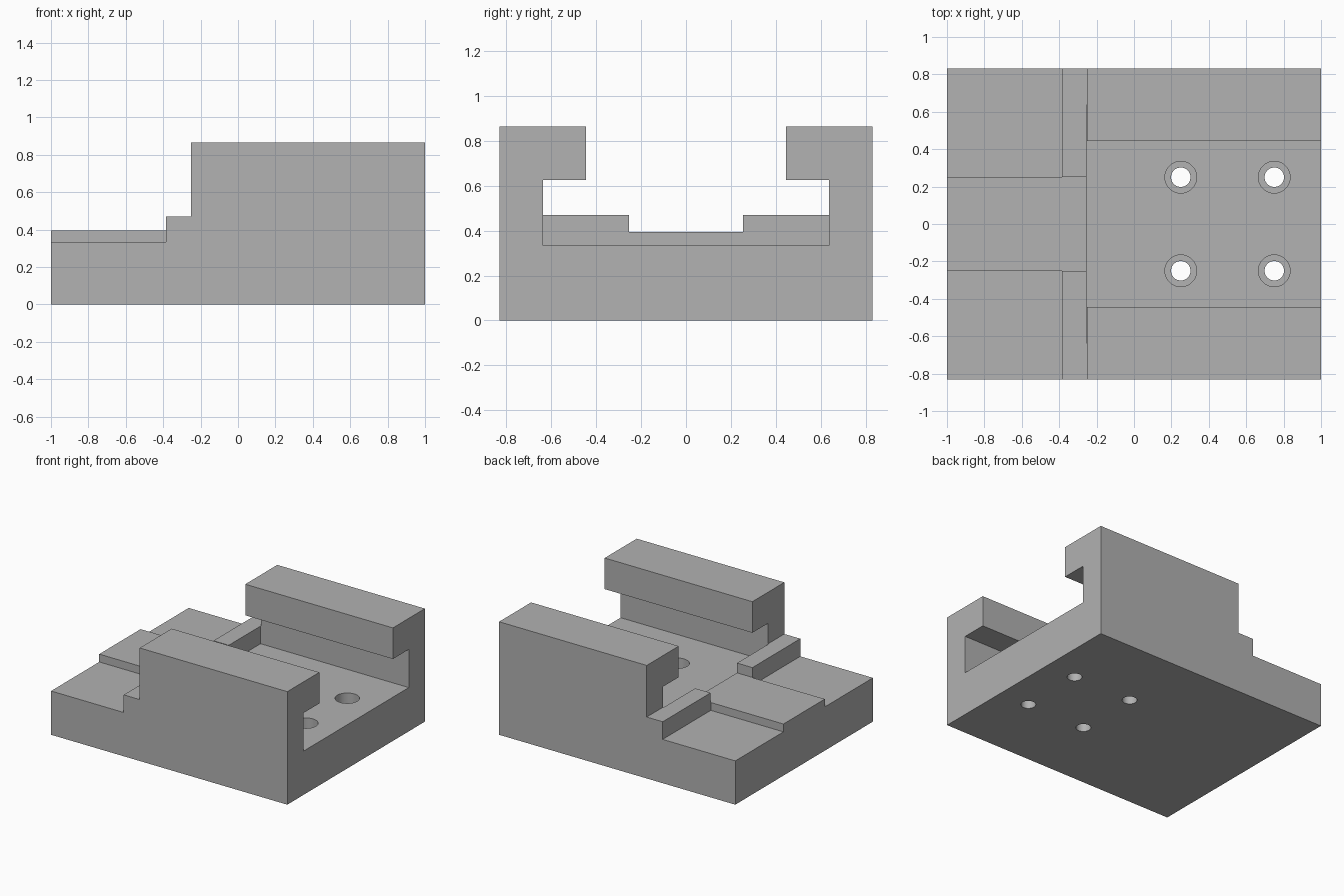
import bpy
import bmesh
from mathutils import Matrix, Vector

cube = bpy.data.objects.get("Cube")
if cube:
    bpy.data.objects.remove(cube, do_unlink=True)

grey = bpy.data.materials.new("plain_grey")
grey.use_nodes = True
colour = (0.445, 0.445, 0.445, 1)
grey.diffuse_color = colour
grey.node_tree.nodes["Principled BSDF"].inputs["Base Color"].default_value = colour


def finish(bm, name):
    bmesh.ops.recalc_face_normals(bm, faces=bm.faces)
    mesh = bpy.data.meshes.new(name)
    bm.to_mesh(mesh)
    bm.free()
    mesh.materials.append(grey)
    obj = bpy.data.objects.new(name, mesh)
    bpy.context.collection.objects.link(obj)
    return obj


def prism(name, points, sweep):
    """Closed profile swept along a vector."""
    bm = bmesh.new()
    face = bm.faces.new([bm.verts.new(p) for p in points])
    ext = bmesh.ops.extrude_face_region(bm, geom=[face])
    moved = [v for v in ext["geom"] if isinstance(v, bmesh.types.BMVert)]
    bmesh.ops.translate(bm, verts=moved, vec=Vector(sweep))
    return finish(bm, name)


def box(name, low, high):
    (x0, y0, z0), (x1, y1, z1) = low, high
    return prism(name, [(x0, y0, z0), (x1, y0, z0), (x1, y1, z0), (x0, y1, z0)],
                 (0, 0, z1 - z0))


def cylinder(name, x, y, radius, z0, z1):
    bm = bmesh.new()
    bmesh.ops.create_cone(bm, cap_ends=True, segments=40, radius1=radius,
                          radius2=radius, depth=z1 - z0,
                          matrix=Matrix.Translation((x, y, (z0 + z1) / 2)))
    return finish(bm, name)


TOP, SHELF, STRIP, STEP = 0.865, 0.335, 0.395, 0.47
HALF = 0.832

# Stepped body, swept from front to back
outline = [(-1, 0), (1, 0), (1, TOP), (-0.25, TOP), (-0.25, STEP), (-1, STEP)]
body = prism("slotted_block", [(x, -HALF, z) for x, z in outline], (0, 2 * HALF, 0))

# T-shaped channel between the two overhanging rails
half_slot = [(0.637, SHELF), (0.637, 0.627), (0.445, 0.627), (0.445, 1)]
slot = half_slot + [(-y, z) for y, z in reversed(half_slot)]
cutters = [prism("channel_cutter", [(-0.255, y, z) for y, z in slot], (1.4, 0, 0))]

# Gap between the ridges, and the lower shelves beside the middle strip
cutters.append(box("gap_cutter", (-1.1, -0.253, STRIP), (-0.2, 0.253, 1)))
for side in (-1, 1):
    ys = sorted((side * 0.25, side * 1.0))
    cutters.append(box("shelf_cutter", (-1.1, ys[0], SHELF), (-0.385, ys[1], 1)))

# Four counterbored screw holes
for x in (0.25, 0.75):
    for y in (-0.25, 0.25):
        cutters.append(cylinder("counterbore_cutter", x, y, 0.085, SHELF - 0.15, 0.5))
        cutters.append(cylinder("hole_cutter", x, y, 0.052, -0.1, 0.45))

for cutter in cutters:
    cutter.hide_render = True
    mod = body.modifiers.new(cutter.name, 'BOOLEAN')
    mod.operation = 'DIFFERENCE'
    mod.solver = 'EXACT'
    mod.object = cutter

# Keep the cut result and drop the cutters
graph = bpy.context.evaluated_depsgraph_get()
result = bpy.data.meshes.new_from_object(body.evaluated_get(graph))
body.modifiers.clear()
body.data = result
for cutter in cutters:
    bpy.data.objects.remove(cutter, do_unlink=True)
result.materials.clear()
result.materials.append(grey)
for poly in result.polygons:
    poly.material_index = 0

bpy.ops.object.select_all(action='DESELECT')
body.select_set(True)
bpy.context.view_layer.objects.active = body
bpy.ops.object.shade_smooth_by_angle()
